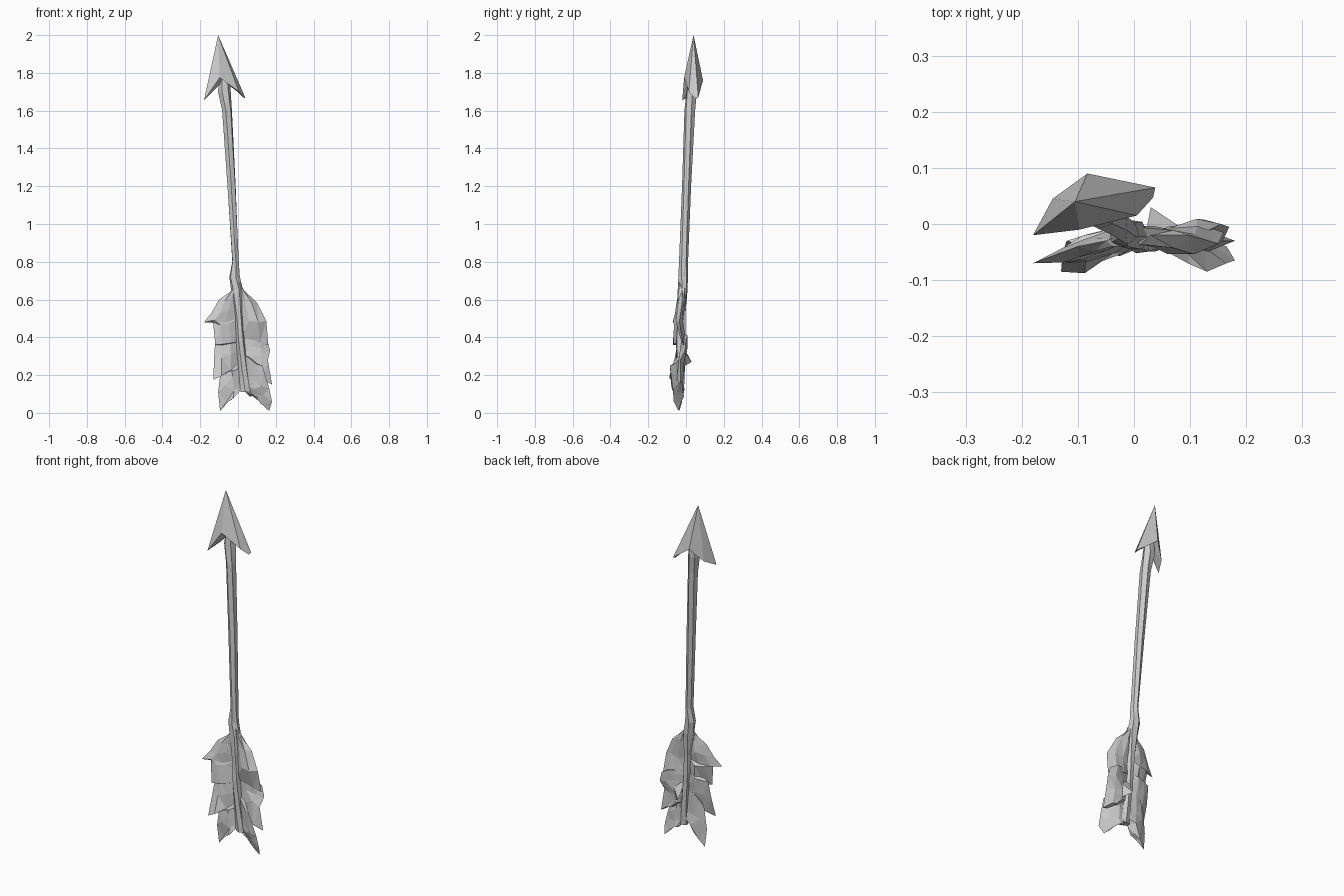
import bpy, bmesh, math, random
from mathutils import Vector

random.seed(4)


def make(name, bm):
    bmesh.ops.recalc_face_normals(bm, faces=bm.faces)
    mesh = bpy.data.meshes.new(name)
    bm.to_mesh(mesh)
    bm.free()
    obj = bpy.data.objects.new(name, mesh)
    bpy.context.collection.objects.link(obj)
    return obj


def loft(name, rings):
    """Skin a list of equal-length rings and cap both ends."""
    bm = bmesh.new()
    rows = [[bm.verts.new(p) for p in ring] for ring in rings]
    n = len(rings[0])
    for a, b in zip(rows, rows[1:]):
        for i in range(n):
            j = (i + 1) % n
            bm.faces.new((a[i], a[j], b[j], b[i]))
    bm.faces.new(rows[0])
    bm.faces.new(rows[-1])
    bmesh.ops.triangulate(bm, faces=bm.faces)
    return make(name, bm)


# Arrowhead: tip, jagged barbed rim and a hollow underside
bm = bmesh.new()
tip = bm.verts.new((-0.105, 0.04, 2.0))
hub = bm.verts.new((-0.07, 0.035, 1.765))
rim = [bm.verts.new(p) for p in (
    (-0.18, -0.02, 1.655), (-0.097, -0.01, 1.775), (0.005, 0.015, 1.70),
    (0.034, 0.047, 1.665), (0.038, 0.065, 1.67), (-0.083, 0.09, 1.76),
    (-0.145, 0.045, 1.69))]
for a, b in zip(rim, rim[1:] + rim[:1]):
    bm.faces.new((tip, a, b))
    bm.faces.new((hub, b, a))
make("arrowhead", bm)

# Shaft: slightly bent six-sided stick (x, y, z, half width, half depth)
stations = [
    (-0.072, 0.035, 1.78, 0.028, 0.025), (-0.072, 0.030, 1.70, 0.034, 0.030),
    (-0.058, 0.020, 1.60, 0.027, 0.029), (-0.034, 0.003, 1.20, 0.024, 0.024),
    (-0.013, -0.013, 0.80, 0.019, 0.024), (-0.018, -0.015, 0.72, 0.029, 0.026),
    (-0.005, -0.018, 0.65, 0.032, 0.028), (0.004, -0.024, 0.52, 0.022, 0.024),
    (0.012, -0.028, 0.38, 0.023, 0.026), (0.028, -0.028, 0.22, 0.025, 0.022),
    (0.040, -0.030, 0.11, 0.030, 0.019)]
rings = []
for k, (x, y, z, w, d) in enumerate(stations):
    turn = 0.15 * k
    rings.append([(x + w * math.cos(turn + i * math.pi / 3),
                   y + d * math.sin(turn + i * math.pi / 3), z) for i in range(6)])
loft("shaft", rings)


# Feather clumps: rows of (root x, root z, outer x, outer z, outer y, half thickness)
def feather(name, rows):
    rings = []
    for xr, zr, xo, zo, yo, t in rows:
        root, edge = Vector((xr, -0.024, zr)), Vector((xo, yo, zo))
        ring = [root]
        for f, side in ((0.35, -1), (0.7, -1), (1, 0), (0.7, 1), (0.35, 1)):
            p = root.lerp(edge, f)
            p.y += side * t
            if side:
                p.y += random.uniform(-0.008, 0.008)
                p.z += random.uniform(-0.015, 0.015)
            ring.append(p)
        rings.append(ring)
    loft(name, rings)


feather("left_feather_upper", [
    (-0.01, 0.68, -0.05, 0.635, -0.03, 0.010), (0, 0.60, -0.10, 0.60, -0.04, 0.014),
    (0, 0.54, -0.14, 0.53, -0.055, 0.018), (0, 0.50, -0.18, 0.48, -0.07, 0.014),
    (0, 0.45, -0.132, 0.48, -0.055, 0.018), (0.01, 0.38, -0.12, 0.36, -0.07, 0.012)])
feather("left_feather_middle", [
    (0, 0.42, -0.12, 0.39, -0.03, 0.010), (0.01, 0.33, -0.127, 0.29, -0.05, 0.018),
    (0.01, 0.27, -0.13, 0.175, -0.085, 0.014), (0.02, 0.24, -0.09, 0.20, -0.06, 0.010)])
feather("left_feather_tail", [
    (0, 0.33, -0.09, 0.24, -0.035, 0.010), (0.01, 0.25, -0.105, 0.11, -0.04, 0.014),
    (0.02, 0.19, -0.095, 0.01, -0.035, 0.012), (0.03, 0.15, -0.05, 0.06, -0.05, 0.008)])
feather("right_feather_upper", [
    (0, 0.69, 0.03, 0.65, -0.02, 0.010), (0, 0.60, 0.10, 0.585, -0.02, 0.014),
    (0.01, 0.50, 0.15, 0.485, -0.035, 0.018), (0.01, 0.40, 0.16, 0.36, -0.015, 0.012)])
feather("right_feather_middle", [
    (0.01, 0.43, 0.155, 0.385, 0.0, 0.010), (0.02, 0.36, 0.17, 0.33, -0.005, 0.016),
    (0.02, 0.31, 0.158, 0.28, -0.03, 0.016), (0.02, 0.27, 0.18, 0.15, -0.03, 0.014),
    (0.03, 0.24, 0.14, 0.19, -0.02, 0.008)])
feather("right_feather_tail", [
    (0.02, 0.31, 0.13, 0.25, -0.085, 0.010), (0.03, 0.21, 0.165, 0.13, -0.07, 0.014),
    (0.03, 0.17, 0.18, 0.06, -0.065, 0.014), (0.03, 0.15, 0.165, 0.01, -0.04, 0.012),
    (0.04, 0.11, 0.105, 0.08, -0.05, 0.008)])

# Loose barb sticking out behind the shaft
bm = bmesh.new()
for p in ((0.03, 0.03, 0.27), (0.02, -0.02, 0.36), (0.09, -0.01, 0.33), (0.08, -0.02, 0.24)):
    bm.verts.new(p)
bmesh.ops.convex_hull(bm, input=bm.verts)
make("loose_barb", bm)
